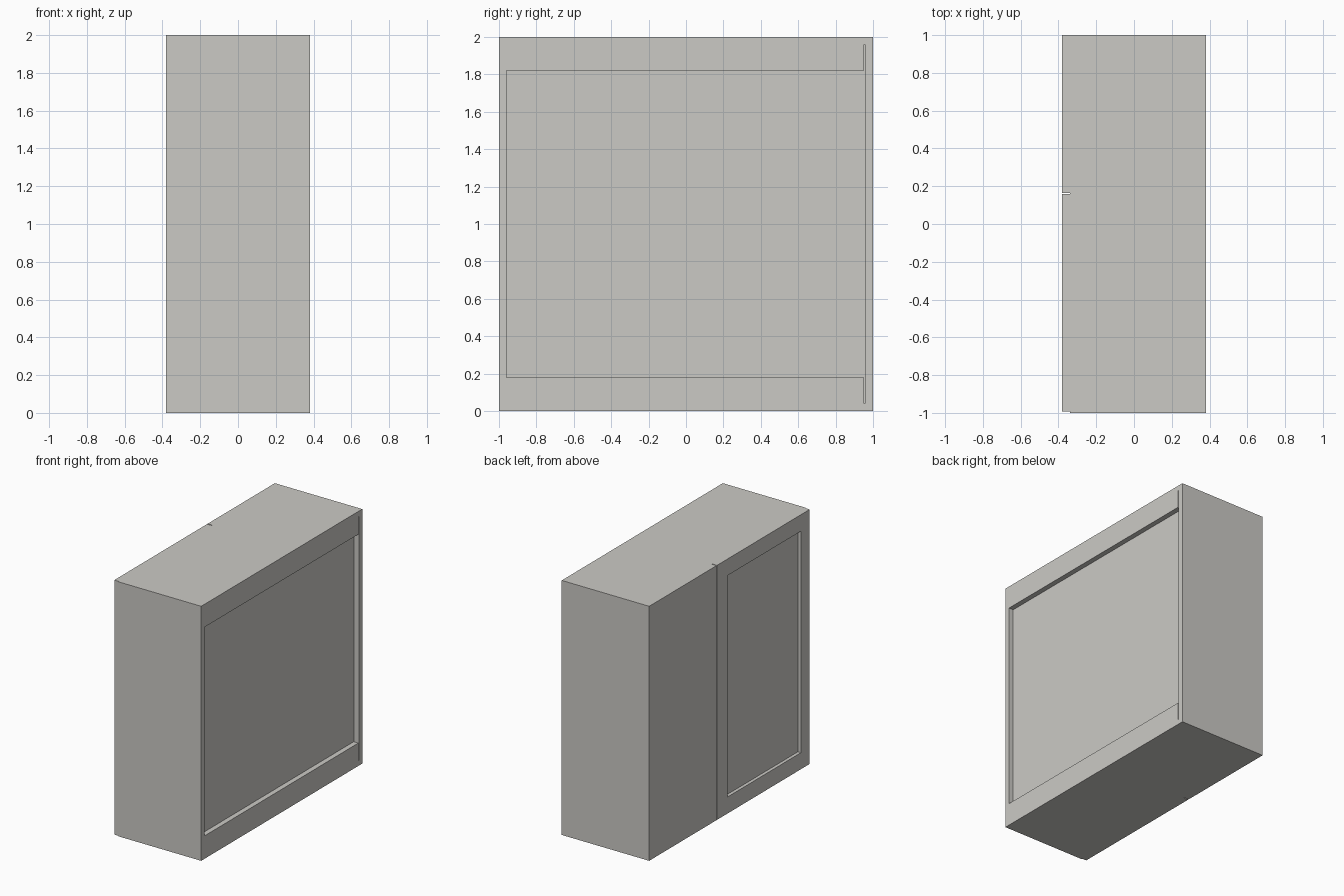
import bpy

if "Cube" in bpy.data.objects:
    bpy.data.objects.remove(bpy.data.objects["Cube"])

paint = bpy.data.materials.new("warm_white_paint")
paint.diffuse_color = (0.60, 0.59, 0.56, 1)
paint.use_nodes = True
paint.node_tree.nodes["Principled BSDF"].inputs["Base Color"].default_value = paint.diffuse_color


def box(name, x, y, z):
    """Box between the given (min, max) ranges."""
    bpy.ops.mesh.primitive_cube_add(
        size=1, location=[(a + b) / 2 for a, b in (x, y, z)])
    ob = bpy.context.object
    ob.name = name
    ob.scale = [b - a for a, b in (x, y, z)]
    bpy.ops.object.transform_apply(location=False, rotation=False, scale=True)
    ob.data.materials.append(paint)
    return ob


def cut(target, name, x, y, z):
    """Cut a box-shaped recess out of the target."""
    cutter = box(name, x, y, z)
    mod = target.modifiers.new(name, 'BOOLEAN')
    mod.operation = 'DIFFERENCE'
    mod.solver = 'EXACT'
    mod.object = cutter
    bpy.context.view_layer.objects.active = target
    bpy.ops.object.modifier_apply(modifier=name)
    bpy.data.objects.remove(cutter, do_unlink=True)


X = 0.38      # half depth of the cabinet
T = 0.04      # board thickness
GAP = 0.006   # reveal between boards

# Cabinet body with the recessed end panel on its right side
body = box("cabinet_body", (-X + T, X), (-1, 1), (0, 2))
cut(body, "end_panel_recess", (X - T, X + 0.1), (-0.96, 0.957), (0.18, 1.82))

# Narrow reveals between the rails and the rear stile
for name, z in (("lower_reveal", (0.04, 0.2)), ("upper_reveal", (1.8, 1.96))):
    cut(body, name, (X - T, X + 0.1), (0.957 - GAP, 0.957), z)

# Fixed blind panel beside the door
box("blind_panel", (-X, -X + T), (0.165, 1), (0, 2))

# Framed door with a recessed centre
door = box("door", (-X, -X + T), (-0.993, 0.158), (0, 2))
cut(door, "door_recess", (-X - 0.1, -X + 0.026), (-0.885, 0.03), (0.13, 1.87))
